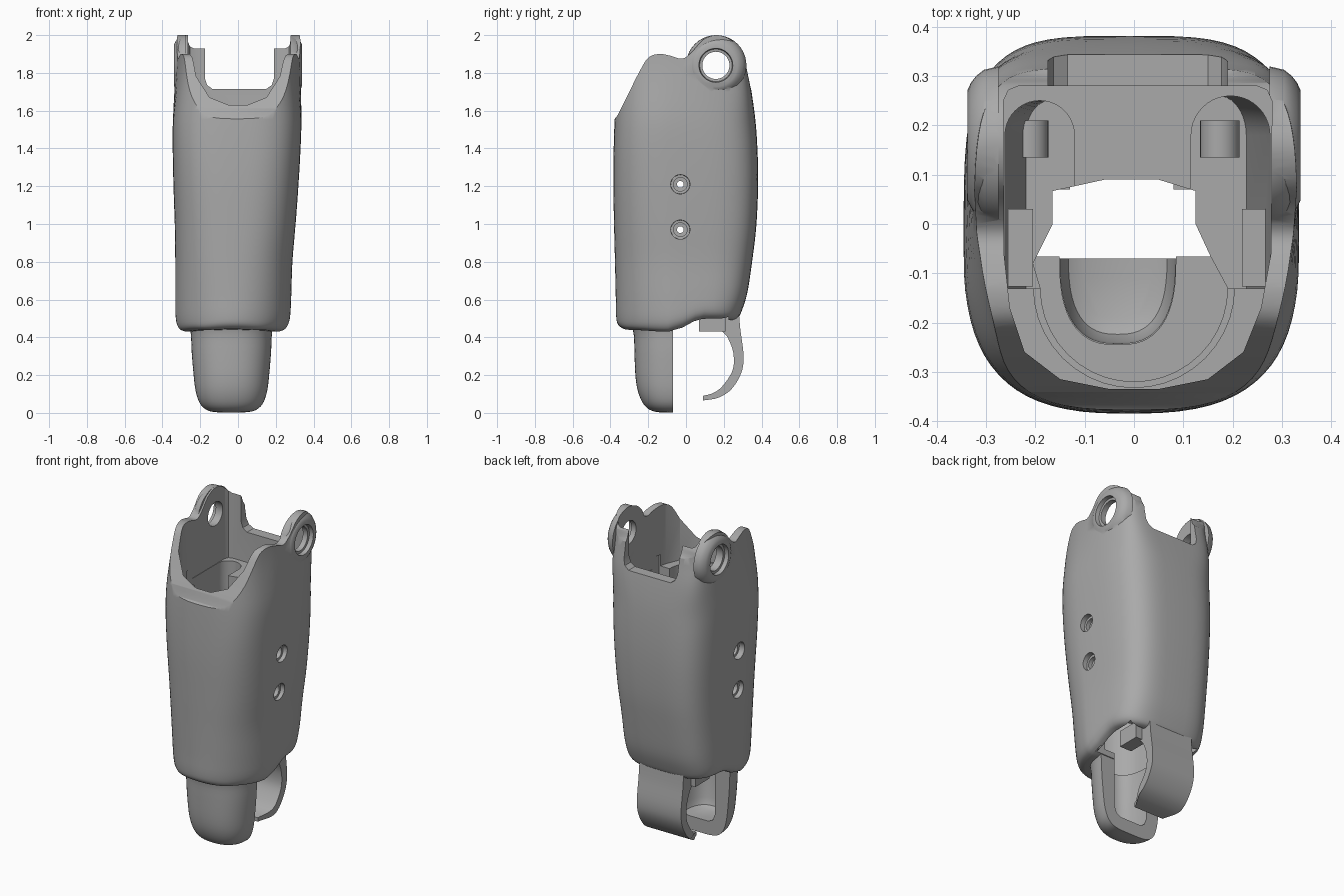
import bpy, bmesh, math

if "Cube" in bpy.data.objects:
    bpy.data.objects.remove(bpy.data.objects["Cube"])

grey = bpy.data.materials.new("plain grey")
grey.use_nodes = True
grey.diffuse_color = (0.4, 0.4, 0.4, 1)
grey.node_tree.nodes["Principled BSDF"].inputs["Base Color"].default_value = (0.4, 0.4, 0.4, 1)


def finish(name, bm):
    bmesh.ops.recalc_face_normals(bm, faces=bm.faces)
    mesh = bpy.data.meshes.new(name)
    bm.to_mesh(mesh)
    bm.free()
    mesh.materials.append(grey)
    ob = bpy.data.objects.new(name, mesh)
    bpy.context.collection.objects.link(ob)
    return ob


def spline(pts, n=5):
    """Smooth curve through points of any dimension."""
    out = []
    for i in range(len(pts) - 1):
        p0, p1 = pts[max(i - 1, 0)], pts[i]
        p2, p3 = pts[i + 1], pts[min(i + 2, len(pts) - 1)]
        for k in range(n):
            t = k / n
            out.append(tuple(b + t / 2 * (c - a + t * (2 * a - 5 * b + 4 * c - d + t * (3 * (b - c) + d - a)))
                             for a, b, c, d in zip(p0, p1, p2, p3)))
    return out + [tuple(pts[-1])]


def loft(name, rings):
    bm = bmesh.new()
    loops = [[bm.verts.new(p) for p in r] for r in rings]
    for a, b in zip(loops, loops[1:]):
        for i in range(len(a)):
            j = (i + 1) % len(a)
            bm.faces.new((a[i], a[j], b[j], b[i]))
    bm.faces.new(loops[0])
    bm.faces.new(loops[-1])
    return finish(name, bm)


def prism(name, pts, axis, lo, hi):
    """Extrude a 2D outline along one axis."""
    def at(p, d):
        return {"x": (d, p[0], p[1]), "y": (p[0], d, p[1]), "z": (p[0], p[1], d)}[axis]
    return loft(name, [[at(p, d) for p in pts] for d in (lo, hi)])


def box(name, x, y, z):
    return prism(name, [(x[0], y[0]), (x[1], y[0]), (x[1], y[1]), (x[0], y[1])], "z", *z)


def lathe_x(name, side, y, z, stations):
    """Round part on a sideways axis, from (x, radius) pairs."""
    turn = [math.tau * i / 40 for i in range(40)]
    return loft(name, [[(side * x, y + r * math.cos(a), z + r * math.sin(a)) for a in turn]
                       for x, r in stations])


def combine(ob, tool, how="DIFFERENCE"):
    m = ob.modifiers.new("combine", "BOOLEAN")
    m.operation, m.object, m.solver = how, tool, "EXACT"
    bpy.context.view_layer.objects.active = ob
    bpy.ops.object.modifier_apply(modifier=m.name)
    bpy.data.objects.remove(tool)


def smoothstep(t):
    t = min(max(t, 0), 1)
    return t * t * (3 - 2 * t)


def power(v, n):
    return math.copysign(abs(v) ** (2 / n), v)


# Lower rim height along the depth
rim = [(-0.4, 0.46), (-0.3, 0.44), (-0.1, 0.43), (-0.04, 0.445), (0.04, 0.485), (0.1, 0.5), (0.4, 0.48)]


def rim_height(y):
    for (y0, z0), (y1, z1) in zip(rim, rim[1:]):
        if y <= y1:
            return z0 + (z1 - z0) * smoothstep((y - y0) / (y1 - y0))
    return rim[-1][1]


def body_ring(z, xl, xr, yf, yb, scale=1):
    """Cross-section with a round front, rounder towards the bottom, and a squarer back."""
    ring = []
    mid = -0.02
    front_n = 2.1 + 0.85 * min(max((z - 0.5) / 0.9, 0), 1)
    for i in range(72):
        a = math.tau * i / 72
        c, s = math.cos(a), math.sin(a)
        n = front_n + (3.8 - front_n) * smoothstep((s + 0.3) / 0.6) + 2 * max(s, 0) * smoothstep((z - 1.5) / 0.3)
        y = mid + scale * power(s, n) * ((yb - mid) if s > 0 else (mid - yf))
        x = (xl + xr) / 2 + scale * power(c, n) * (xr - xl) / 2
        x *= 1 - 0.08 * smoothstep((z - 1.5) / 0.4) * (1 - smoothstep((y + 0.2) / 0.3))
        ring.append((x, y, z + (rim_height(y) - 0.45) * max(0, 1 - (z - 0.45) / 0.35)))
    return ring


# Main shell: height, left, right, front, back
stations = [(0.45, -0.285, 0.225, -0.33, 0.25), (0.465, -0.315, 0.255, -0.36, 0.275),
            (0.51, -0.33, 0.275, -0.37, 0.295), (0.62, -0.332, 0.282, -0.372, 0.325),
            (0.8, -0.332, 0.288, -0.376, 0.35), (1.0, -0.335, 0.305, -0.381, 0.373),
            (1.25, -0.343, 0.323, -0.385, 0.382), (1.5, -0.346, 0.335, -0.38, 0.372),
            (1.7, -0.338, 0.335, -0.37, 0.347), (1.88, -0.328, 0.333, -0.36, 0.314),
            (2.1, -0.322, 0.33, -0.355, 0.3)]
rings = [body_ring(*stations[0], scale=k) for k in (0.05, 0.35, 0.7)]
rings += [body_ring(*s) for s in spline(stations, 4)]
shell = loft("main_shell", rings)

# Swept upper rim
crest = spline([(-0.45, 1.5), (-0.385, 1.55), (-0.36, 1.58), (-0.335, 1.63), (-0.3, 1.7), (-0.25, 1.8),
                (-0.2, 1.88), (-0.14, 1.9), (-0.08, 1.89), (-0.02, 1.875), (0.03, 1.91), (0.09, 1.975),
                (0.16, 2.0), (0.23, 1.98), (0.28, 1.93), (0.31, 1.87), (0.4, 1.8)])
combine(shell, prism("rim_cutter", crest + [(0.4, 2.4), (-0.45, 2.4)], "x", -1, 1))

# Hinge bosses with sloping shoulders
for side in (-1, 1):
    combine(shell, lathe_x("boss", side, 0.16, 1.84, [(0.275, 0.16), (0.305, 0.153), (0.32, 0.141),
                                                      (0.331, 0.127), (0.338, 0.112)]), "UNION")

# Upper cavity
plan = [(-0.265, 0.25), (-0.255, 0.272), (-0.235, 0.28), (0.25, 0.28), (0.27, 0.272), (0.28, 0.25),
        (0.278, -0.06), (0.258, -0.17), (0.222, -0.26), (0.15, -0.315), (0.05, -0.335),
        (-0.05, -0.335), (-0.15, -0.315), (-0.222, -0.26), (-0.252, -0.17), (-0.264, -0.06)]
combine(shell, prism("cavity_cutter", plan, "z", 1.53, 2.5))

# Back notch with rounded lower corners
notch = [(0.19, 2.4), (0.19, 1.77), (0.178, 1.735), (0.15, 1.715), (-0.135, 1.715),
         (-0.163, 1.735), (-0.175, 1.77), (-0.175, 2.4)]
combine(shell, prism("notch_cutter", notch, "y", 0.2, 0.6))

# Central bore with its wider mouth
arc = [(math.cos(math.pi * (1 + i / 20)), math.sin(math.pi * (1 + i / 20))) for i in range(21)]
bore = [(0.19 * c, -0.13 + 0.19 * s) for c, s in arc]
bore += [(0.155, -0.065), (0.125, 0), (0.125, 0.067), (0.05, 0.09), (-0.06, 0.09),
         (-0.165, 0.067), (-0.165, 0), (-0.205, -0.08)]
combine(shell, prism("bore_cutter", bore, "z", 0.475, 1.6))
mouth = [(0.204 * c, -0.128 + 0.204 * s) for c, s in arc]
combine(shell, prism("mouth_cutter", mouth, "z", 1.43, 1.6))

# Deep tapering pockets beside the bore, with screw ribs and pegs
for outer, inner in ((-0.262, -0.121), (0.276, 0.116)):
    mid, half = (outer + inner) / 2, abs(outer - inner) / 2
    pocket = [(mid - half, -0.131)] + [(mid + half * c, 0.18 - half * s) for c, s in arc] + [(mid + half, -0.131)]
    combine(shell, loft("pocket_cutter", [[(inner + (x - inner) * k, y, z) for x, y in pocket]
                                          for k, z in ((0.7, 0.85), (1, 1.4), (1, 1.6))]))
    edge = outer - math.copysign(0.057, outer)
    combine(shell, box("screw_rib", sorted((outer * 1.02, edge)), (-0.127, 0.03), (0.84, 1.3)), "UNION")
    peg = [(mid - 0.022 + 0.04 * math.cos(math.tau * i / 24), 0.89 + 0.04 * math.sin(math.tau * i / 24))
           for i in range(24)]
    prism("pocket_peg", peg, "y", 0.135, 0.21)

# Underside opening
combine(shell, box("underside_cutter", (-0.27, 0.215), (-0.066, 0.225), (0.3, 0.6)))

# Hinge holes and countersunk screw holes
for side in (-1, 1):
    combine(shell, lathe_x("hinge_cutter", side, 0.158, 1.84,
                           [(0.2, 0.072), (0.312, 0.072), (0.314, 0.086), (0.4, 0.1)]))
    for z in (0.97, 1.21):
        wall = 0.33 if side < 0 else 0.3 + (z - 0.97) * 0.07
        combine(shell, lathe_x("screw_cutter", side, -0.03, z,
                               [(0.1, 0.018), (wall - 0.05, 0.018), (wall - 0.049, 0.036),
                                (wall - 0.025, 0.036), (wall - 0.024, 0.05), (0.4, 0.054)]))


def cup(name, profile, cx, cy, n):
    """Rounded cup from height, half width and depth."""
    turn = [math.tau * i / 56 for i in range(56)]
    return loft(name, [[(cx + w * power(math.cos(a), n), cy + d * power(math.sin(a), n), z)
                        for a in turn] for z, w, d in profile])


# Lower half cup, hollow and open at the back
outer = [(0.002, 0.06, 0.06), (0.008, 0.11, 0.1), (0.025, 0.145, 0.135), (0.06, 0.172, 0.163), (0.12, 0.19, 0.186),
         (0.2, 0.2, 0.198), (0.32, 0.21, 0.203), (0.41, 0.214, 0.206), (0.47, 0.222, 0.22)]
hollow = [(0.085, 0.07, 0.13), (0.1, 0.1, 0.155), (0.14, 0.115, 0.17), (0.7, 0.118, 0.176)]
lower_cup = cup("lower_cup", spline(outer, 3), -0.035, -0.07, 2.35)
combine(lower_cup, box("cup_back_cutter", (-1, 1), (-0.07, 1), (-1, 1)))
combine(lower_cup, cup("cup_hollow_cutter", hollow, -0.033, -0.069, 2.6))
combine(shell, cup("floor_cutter", [(0.3, 0.118, 0.176), hollow[-1]], -0.033, -0.069, 2.6))

# Curved rear hook, narrower at its tip
back = [(0.28, 0.53), (0.288, 0.44), (0.305, 0.3), (0.292, 0.21), (0.24, 0.125), (0.17, 0.08), (0.09, 0.066)]
front = [(0.09, 0.09), (0.15, 0.108), (0.2, 0.15), (0.248, 0.23), (0.25, 0.32), (0.22, 0.4), (0.19, 0.44), (0.19, 0.53)]
hook = prism("rear_hook", spline(back) + spline(front), "x", -0.18, 0.12)
for v in hook.data.vertices:
    v.co.x = -0.03 + (v.co.x + 0.03) * (0.68 + 0.32 * smoothstep((v.co.y - 0.08) / 0.12))
for x in (-0.17, 0.12):
    box("hook_lug", (x - 0.04, x + 0.04), (0.07, 0.21), (0.43, 0.53))

# Smooth shading with sharp edges kept
for ob in bpy.context.scene.objects:
    ob.select_set(ob.type == "MESH" and grey.name in ob.data.materials)
bpy.context.view_layer.objects.active = shell
bpy.ops.object.shade_smooth_by_angle(angle=math.radians(35))
